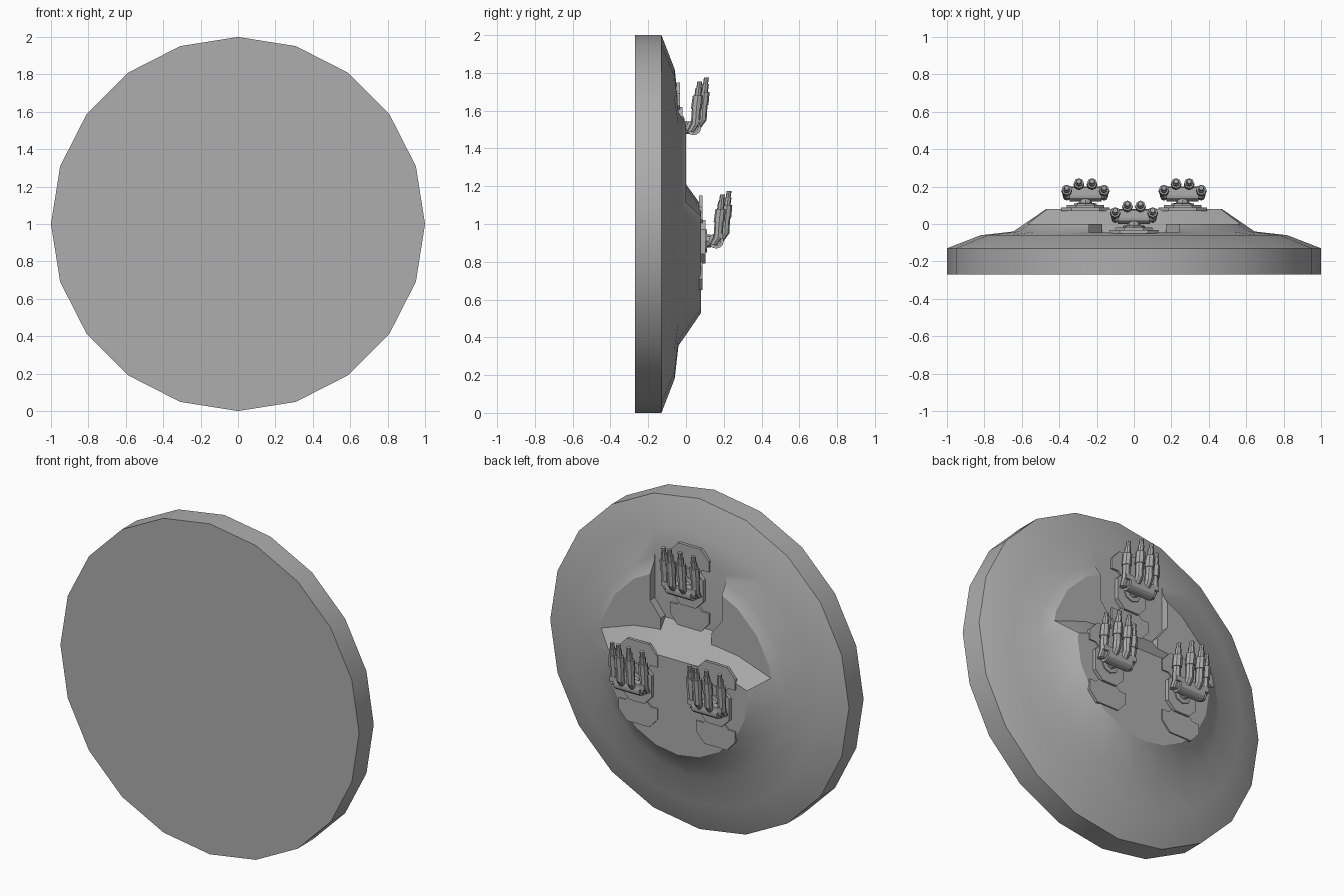
import bpy, bmesh, math

cube = bpy.data.objects.get("Cube")
if cube:
    bpy.data.objects.remove(cube, do_unlink=True)

grey = bpy.data.materials.new("hull_grey")
grey.use_nodes = True
GREY = (0.42, 0.42, 0.42, 1)
grey.diffuse_color = GREY
grey.node_tree.nodes["Principled BSDF"].inputs["Base Color"].default_value = GREY


def loft(name, rings):
    """Skin a stack of equal-length rings and cap both ends."""
    bm = bmesh.new()
    loops = [[bm.verts.new(p) for p in ring] for ring in rings]
    for a, b in zip(loops, loops[1:]):
        for i in range(len(a)):
            j = (i + 1) % len(a)
            bm.faces.new((a[i], a[j], b[j], b[i]))
    bm.faces.new(loops[0])
    bm.faces.new(loops[-1])
    bmesh.ops.recalc_face_normals(bm, faces=bm.faces)
    mesh = bpy.data.meshes.new(name)
    bm.to_mesh(mesh)
    bm.free()
    ob = bpy.data.objects.new(name, mesh)
    bpy.context.collection.objects.link(ob)
    mesh.materials.append(grey)
    return ob


def ring(axis, centre, r, n):
    """Regular polygon around a point, facing along the axis."""
    out = []
    for i in range(n):
        t = 2 * math.pi * i / n
        p = list(centre)
        u, v = [k for k in range(3) if k != axis]
        p[u] += r * math.cos(t)
        p[v] += r * math.sin(t)
        out.append(tuple(p))
    return out


def plate(name, outline, y0, y1):
    """Extrude an (x, z) outline along y."""
    return loft(name, [[(x, y, z) for x, z in outline] for y in (y0, y1)])


def mirrored(half):
    return half + [(-x, z) for x, z in reversed(half)]


def smooth(ob, angle=30):
    bpy.ops.object.select_all(action="DESELECT")
    ob.select_set(True)
    bpy.context.view_layer.objects.active = ob
    bpy.ops.object.shade_smooth_by_angle(angle=math.radians(angle))


def cut(ob, cutter):
    mod = ob.modifiers.new("cut", "BOOLEAN")
    mod.operation = "DIFFERENCE"
    mod.solver = "EXACT"
    mod.object = cutter
    bpy.context.view_layer.objects.active = ob
    bpy.ops.object.modifier_apply(modifier=mod.name)
    bpy.data.objects.remove(cutter, do_unlink=True)


# Round hull: twenty-sided turned profile of (radius, y)
profile = [(1, -.27), (1, -.13), (.82, -.06), (.645, -.04), (.47, .08)]
hull = loft("hull", [ring(1, (0, y, 1), r, 20) for r, y in profile])

# Upper step, drooping towards both sides
sections = []
for x, drop in ((-.7, .15), (-.58, .1), (-.35, .02), (-.2, 0),
                (.2, 0), (.35, .02), (.58, .1), (.7, .15)):
    sections.append([(x, 0, 1.21 - drop), (x, .2, .935 - drop),
                     (x, .2, 2), (x, 0, 2)])
cut(hull, loft("step_cutter", sections))


# Recess for the upper gun, with a sloped lower end
def recess_ring(y):
    half = [(.17, 1.21 - 1.375 * y), (.17, 1.28), (.24, 1.37), (.24, 1.76)]
    return [(x, y, z) for x, z in mirrored(half)]


cut(hull, loft("recess_cutter", [recess_ring(-.045), recess_ring(.2)]))
smooth(hull)

# Barrel profile: (y offset, z offset, radius) from the hinge
BARREL = [(.02, 0, .02), (.045, .04, .024), (.05, .12, .024), (.05, .12, .029),
          (.058, .19, .027), (.058, .19, .018), (.063, .23, .018),
          (.063, .23, .013), (.068, .265, .013)]


def gun(tag, cx, cy, cz):
    """Mount plates, pedestal, hinge and four barrels."""
    def part(name, ob):
        ob.name = tag + "_" + name
        ob.location = (cx, cy, cz)
        return ob

    # Deck plates above and below the mount
    for name, s in (("upper_plate", 1), ("lower_plate", -1)):
        half = [(.06, s * .1), (.085, s * .125), (.13, s * .125),
                (.13, s * .19), (.075, s * .25)]
        part(name, plate(name, mirrored(half), -.01, .008))
    # Octagonal block, stepped turntable and pedestal
    block = mirrored([(.05, -.11), (.1, -.06), (.1, .07), (.05, .12)])
    part("mount_block", plate("block", block, -.01, .022))
    post = [(.06, .02), (.06, .03), (.036, .032), (.03, .075)]
    part("pedestal", loft("post", [ring(1, (0, y, .01), r, 8) for r, y in post]))
    # Hinge drum along x with narrower ends
    drum = [(-.105, .026), (-.085, .026), (-.085, .04),
            (.085, .04), (.085, .026), (.105, .026)]
    hinge = part("hinge", loft("hinge", [ring(0, (x, .08, .01), r, 12)
                                         for x, r in drum]))
    smooth(hinge)
    # Cross bar tying the barrels together
    bar = mirrored([(.115, .02), (.115, .05)])
    part("cross_bar", plate("bar", bar, .085, .115))
    # Outer and inner barrels
    for x in (-.1, -.035, .035, .1):
        outer = abs(x) > .05
        dy, dz = (.045, -.01) if outer else (.08, .01)
        rings = [ring(2, (x, dy + y, dz + z), r, 8) for y, z, r in BARREL]
        part("barrel", loft("barrel", rings))


gun("upper_gun", 0, -.04, 1.5)
gun("left_gun", .26, .08, .9)
gun("right_gun", -.26, .08, .9)
